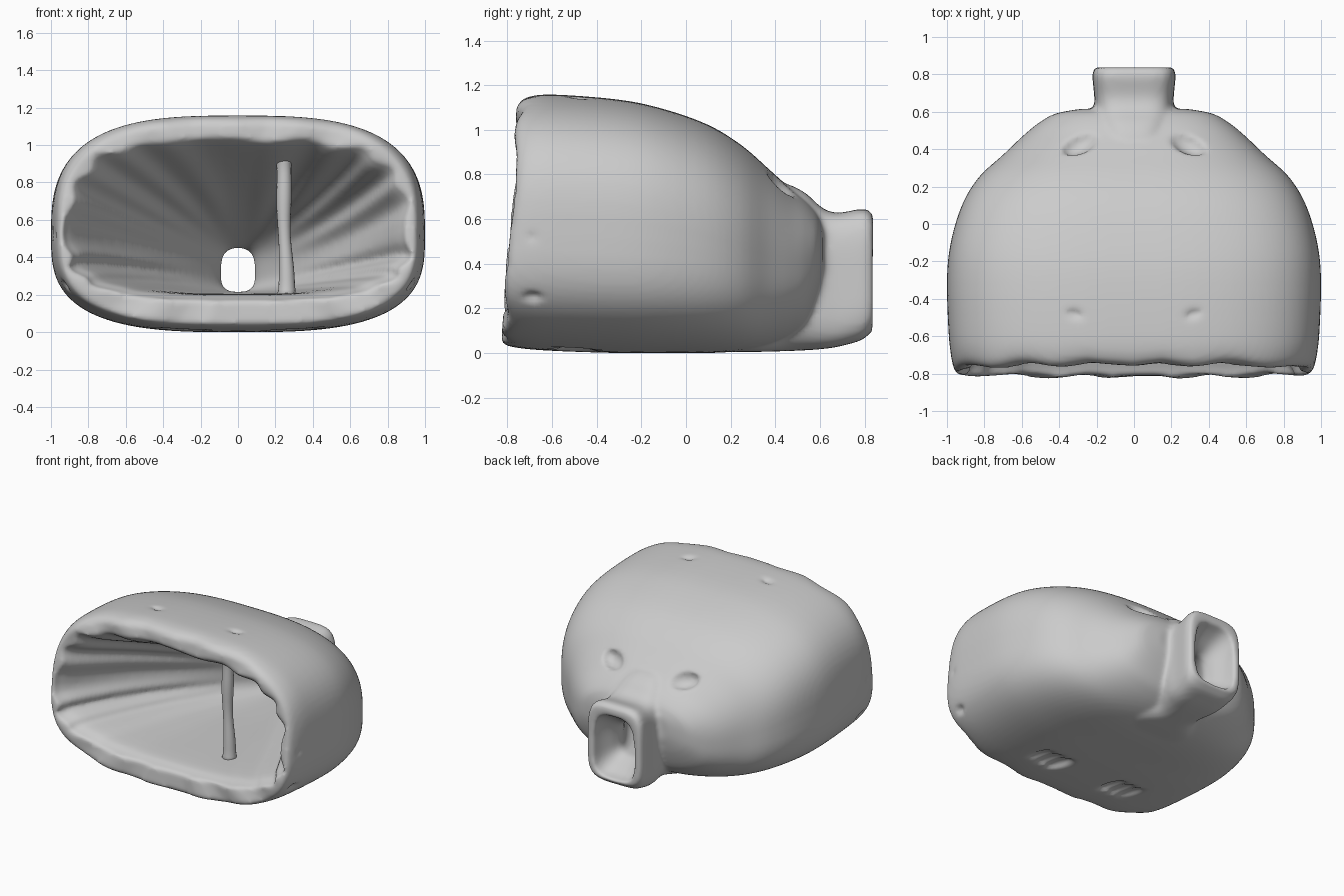
import bpy, bmesh, math
from mathutils import Vector

if "Cube" in bpy.data.objects:
    bpy.data.objects.remove(bpy.data.objects["Cube"])


def spow(v, e):
    return math.copysign(abs(v) ** e, v)


def smooth_rows(rows, steps):
    """Catmull-Rom interpolation of section rows."""
    out = []
    for i in range(len(rows) - 1):
        p = [rows[max(0, min(len(rows) - 1, i + k))] for k in (-1, 0, 1, 2)]
        for s in range(steps):
            t = s / steps
            out.append([0.5 * (2 * b + (c - a) * t + (2 * a - 5 * b + 4 * c - d) * t * t
                               + (3 * b - a - 3 * c + d) * t ** 3) for a, b, c, d in zip(*p)])
    out.append(list(rows[-1]))
    return out


def loft(name, rows, n=96, steps=4, mid=0.45, ripple=0.0, tilt=0.0):
    """Rows are (y, half width, bottom, top, roundness exponent)."""
    bm = bmesh.new()
    rings = []
    for y, w, zb, zt, e in smooth_rows(rows, steps):
        zm = zb + mid * (zt - zb)
        ring = []
        for k in range(n):
            a = 2 * math.pi * k / n
            r = 1 + ripple * math.sin(17 * a + 2 * y) * max(0, min(1, 2 * (0.45 - y)))
            cx, cz = spow(math.cos(a), 2 / e), spow(math.sin(a), 2 / e)
            z = zm + cz * ((zt - zm) * r if cz > 0 else (zm - zb))
            x = cx * w * r
            f = max(0, min(1, (-0.6 - y) / 0.18))
            dy = f * (tilt * (z - 0.55) + (0.012 * math.sin(17 * x + 5 * z) if tilt else 0))
            ring.append(bm.verts.new((x, y + dy, z)))
        rings.append(ring)
    for p, q in zip(rings, rings[1:]):
        for k in range(n):
            bm.faces.new((p[k], p[(k + 1) % n], q[(k + 1) % n], q[k]))
    for ring in (rings[0], rings[-1]):      # fan caps
        c = bm.verts.new(sum((v.co for v in ring), Vector()) / n)
        for k in range(n):
            bm.faces.new((ring[k], ring[(k + 1) % n], c))
    bmesh.ops.recalc_face_normals(bm, faces=bm.faces)
    me = bpy.data.meshes.new(name)
    bm.to_mesh(me)
    bm.free()
    ob = bpy.data.objects.new(name, me)
    bpy.context.collection.objects.link(ob)
    return ob


def combine(target, tool, op):
    bpy.context.view_layer.objects.active = target
    m = target.modifiers.new(op, 'BOOLEAN')
    m.operation, m.object, m.solver = op, tool, 'EXACT'
    bpy.ops.object.modifier_apply(modifier=m.name)
    bpy.data.objects.remove(tool)


def pit(loc, scale, rot=(0, 0, 0)):
    bpy.ops.mesh.primitive_uv_sphere_add(segments=24, ring_count=12, radius=1,
                                         location=loc, rotation=rot, scale=scale)
    ob = bpy.context.object
    ob.name = "pit_cutter"
    ob.hide_render = True
    return ob


# Rounded outer body
body = loft("hollow_body", [
    (-0.785, .945, .045, 1.11, 3), (-0.74, .97, .025, 1.145, 3), (-0.6, .99, .01, 1.158, 3),
    (-0.3, 1.0, 0, 1.135, 3), (-0.1, .98, 0, 1.093, 3), (0.1, .92, 0, 1.022, 2.9),
    (0.25, .83, .01, .93, 2.8), (0.37, .7, .035, .825, 2.7), (0.47, .595, .08, .735, 2.6),
    (0.54, .51, .14, .68, 2.6), (0.59, .42, .26, .625, 2.6), (0.615, .29, .36, .57, 2.6)],
    tilt=0.065)

# Neck at the back
neck = loft("neck", [
    (0.1, .42, .005, .6, 4), (0.3, .33, .005, .68, 4), (0.43, .22, .008, .755, 3.2),
    (0.53, .21, .012, .72, 3.3), (0.61, .212, .018, .65, 4), (0.68, .212, .028, .628, 4.5),
    (0.78, .222, .055, .645, 4.5), (0.815, .22, .08, .64, 4.5), (0.838, .205, .1, .62, 4.5)])
combine(body, neck, 'UNION')

# Fluted funnel inside, leading to the rear opening
cavity = loft("cavity_cutter", [
    (-0.95, .95, .14, 1.07, 3.2), (-0.78, .91, .175, 1.05, 3.2), (-0.68, .85, .2, .99, 3),
    (-0.3, .65, .205, .84, 2.8), (0.1, .41, .205, .67, 2.7), (0.4, .21, .21, .535, 2.8),
    (0.58, .1, .215, .455, 3), (0.66, .1, .205, .46, 3), (0.76, .145, .13, .53, 3.2),
    (0.84, .165, .11, .57, 3.5), (0.95, .17, .1, .58, 3.5)], n=136, mid=0.4, ripple=0.025)
combine(body, cavity, 'DIFFERENCE')

# Dimples and recesses, mirrored left and right
for s in (-1, 1):
    for loc, scale, rot in (
            ((s * .28, .45, .77), (.12, .07, .07), (-.7, 0, -s * .6)),
            ((s * .32, -.48, 1.155), (.06, .025, .035), (0, 0, s * .3)),
            ((s * .23, -.5, 0), (.05, .12, .045), (0, 0, .3)),
            ((s * .31, -.5, 0), (.05, .12, .045), (0, 0, .3)),
            ((s * .39, -.5, 0), (.05, .12, .045), (0, 0, .3)),
            ((s * .95, -.69, .25), (.06, .06, .025), (0, 0, 0)),
            ((s * 1.0, -.7, .52), (.03, .05, .04), (0, 0, 0))):
        combine(body, pit(loc, scale, rot), 'DIFFERENCE')

# Soft moulded finish
m = body.modifiers.new("soften", 'REMESH')
m.mode, m.voxel_size, m.use_smooth_shade = 'VOXEL', 0.016, True
bpy.ops.object.modifier_apply(modifier=m.name)
m = body.modifiers.new("relax", 'SMOOTH')
m.factor, m.iterations = 0.5, 5
bpy.ops.object.modifier_apply(modifier=m.name)

# Slim upright post inside the opening
bm = bmesh.new()
prev = None
for i in range(15):
    t = i / 14
    z = 0.17 + 0.79 * t
    r = 0.037 + 0.004 * math.sin(11 * t) + 0.02 * abs(2 * t - 1) ** 8
    c = Vector((0.26 - 0.02 * t + 0.004 * math.sin(9 * t), -0.47, z))
    ring = [bm.verts.new(c + Vector((r * math.cos(a), r * math.sin(a), 0)))
            for a in (math.tau * k / 16 for k in range(16))]
    if prev:
        for k in range(16):
            bm.faces.new((prev[k], prev[(k + 1) % 16], ring[(k + 1) % 16], ring[k]))
    else:
        bm.faces.new(ring[::-1])
    prev = ring
bm.faces.new(prev)
me = bpy.data.meshes.new("inner_post")
bm.to_mesh(me)
bm.free()
post = bpy.data.objects.new("inner_post", me)
bpy.context.collection.objects.link(post)

for ob in (body, post):
    for p in ob.data.polygons:
        p.use_smooth = True
